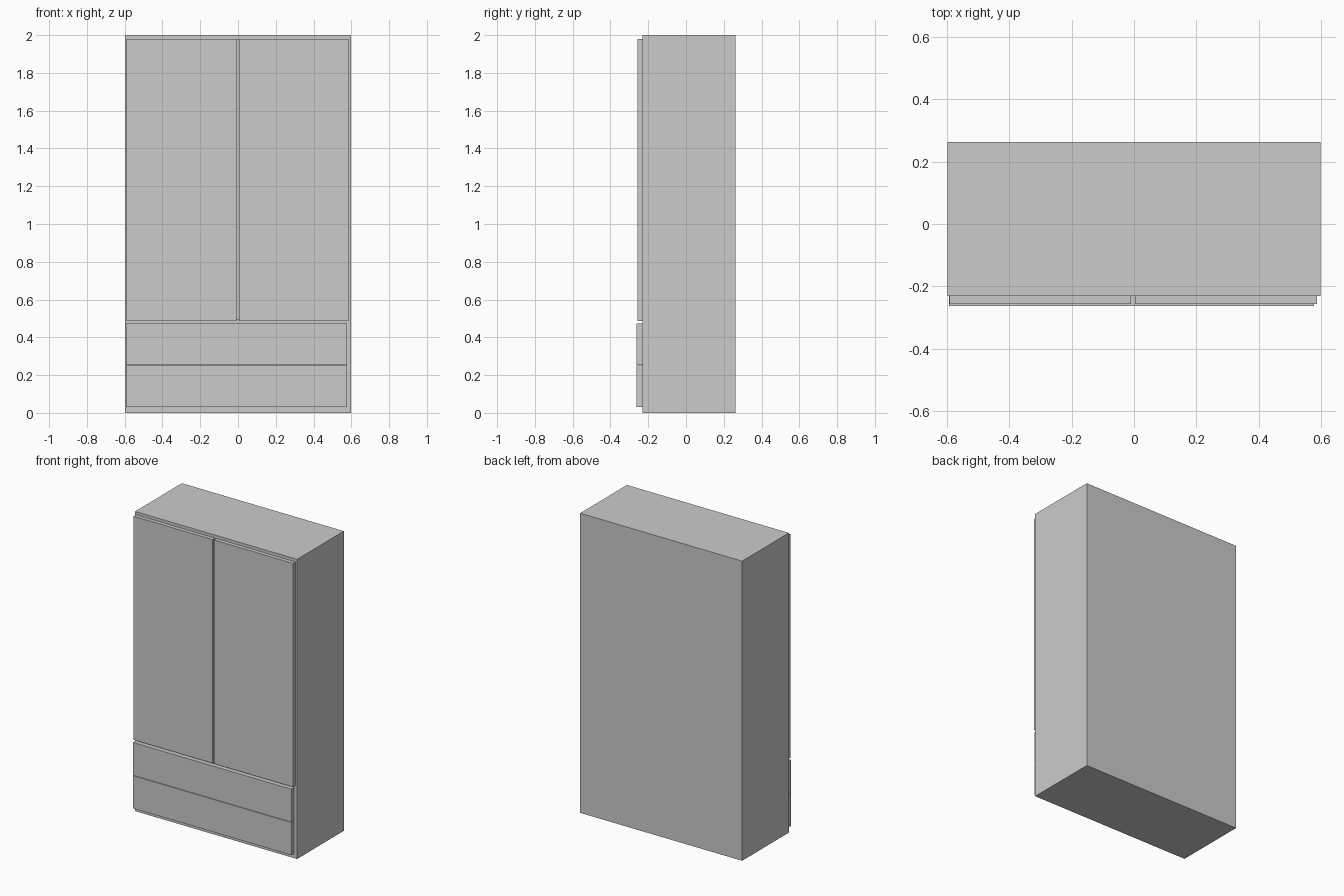
import bpy

if "Cube" in bpy.data.objects:
    bpy.data.objects.remove(bpy.data.objects["Cube"])

def box(name, x, y, z):
    bpy.ops.mesh.primitive_cube_add(size=1)
    o = bpy.context.object
    o.name = name
    o.location = [(a + b) / 2 for a, b in (x, y, z)]
    o.scale = [b - a for a, b in (x, y, z)]
    bpy.ops.object.transform_apply(location=True, rotation=True, scale=True)
    return o

FRONT = -0.231  # front plane of the carcass

# Carcass with a hollow hanging compartment behind the doors
carcass = box("carcass", (-0.598, 0.598), (FRONT, 0.262), (0, 2))
cutter = box("compartment_cutter", (-0.575, 0.575), (FRONT - 0.1, 0.245), (0.497, 1.973))
mod = carcass.modifiers.new("compartment", 'BOOLEAN')
mod.operation = 'DIFFERENCE'
mod.solver = 'EXACT'
mod.object = cutter
bpy.context.view_layer.objects.active = carcass
bpy.ops.object.modifier_apply(modifier=mod.name)
bpy.data.objects.remove(cutter)

# Pair of tall doors with a narrow gap
for side, x in (("left", (-0.591, -0.009)), ("right", (0.004, 0.586))):
    box(side + "_door", x, (-0.257, FRONT), (0.487, 1.98))

# Two stacked drawer fronts
for name, z in (("lower", (0.032, 0.25)), ("upper", (0.253, 0.472))):
    box(name + "_drawer_front", (-0.593, 0.577), (-0.262, FRONT), z)
